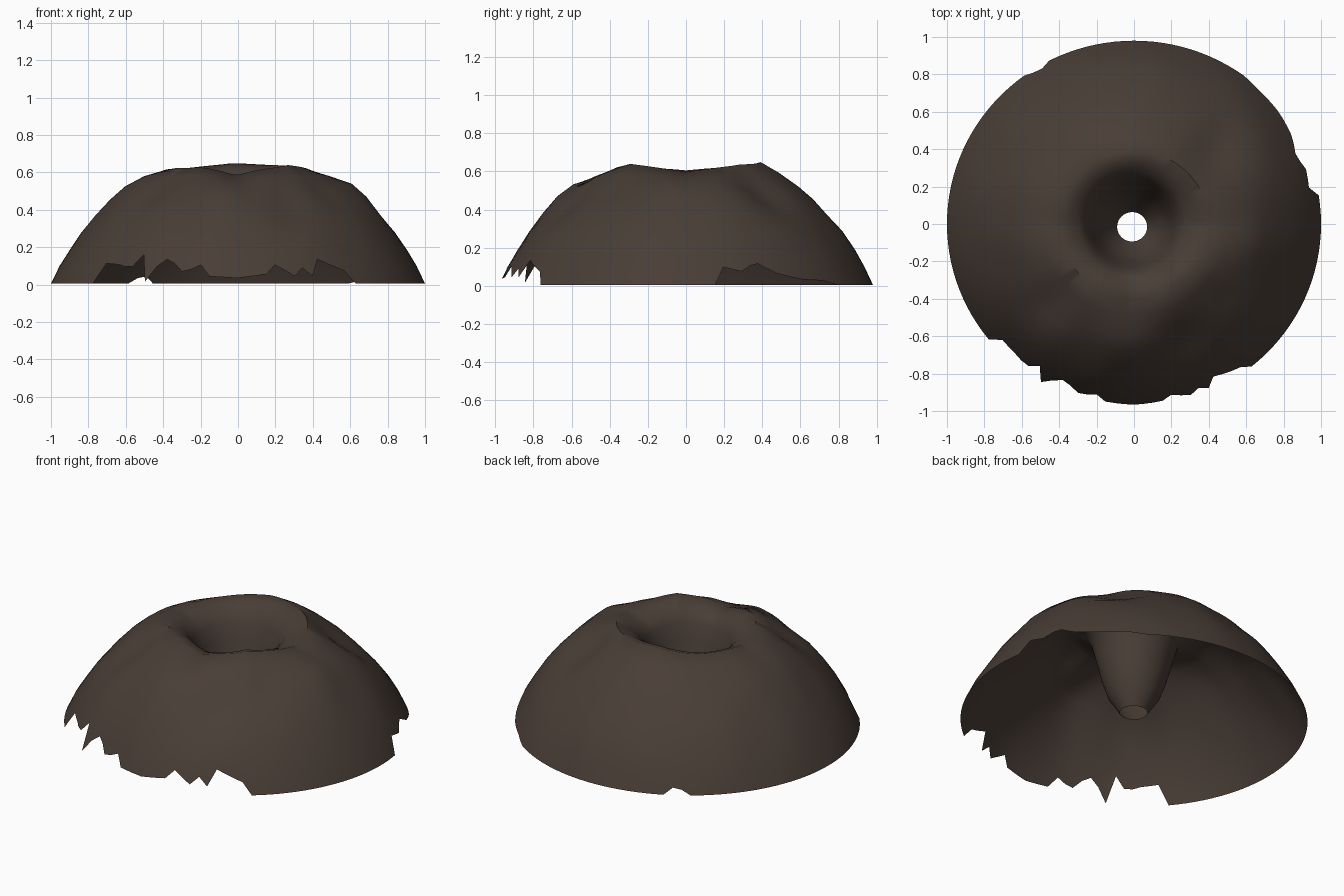
import bpy, bmesh, math
from mathutils import Vector, noise

if "Cube" in bpy.data.objects:
    bpy.data.objects.remove(bpy.data.objects["Cube"])

N = 120  # segments around the mound

# Profile (radius, height): outer foot -> crater rim -> funnel mouth -> vent hole
PROFILE = [(1.0, 0.005), (0.955, 0.10), (0.905, 0.185), (0.84, 0.28), (0.76, 0.37),
           (0.68, 0.45), (0.60, 0.515), (0.50, 0.58), (0.40, 0.632), (0.34, 0.612),
           (0.285, 0.575), (0.25, 0.515), (0.222, 0.41), (0.188, 0.28), (0.15, 0.17),
           (0.08, 0.065)]

# Broken lower edge: (angle in degrees, lift of the foot)
JAGS = [(0, 0), (9, 0), (10, .10), (18, .07), (23, .12), (30, .06), (38, .03), (50, .02),
        (52, 0), (118, 0), (121, .06), (125, 0), (220, 0), (222, .11), (230, .10),
        (233, .07), (237, .15), (240, .01), (243, .09), (248, .16), (250, .06),
        (254, .07), (258, .10), (261, .04), (270, .03), (279, .05), (282, .10),
        (288, .04), (292, .10), (294, .04), (297, .13), (306, .07), (309, 0), (360, 0)]

# Uneven crater rim: (angle, height offset)
RIM = [(0, -.032), (45, .005), (95, .018), (150, -.012), (180, -.03), (215, -.008),
       (240, -.01), (268, -.04), (312, .01), (360, -.032)]

# Broad dents and swellings on the slopes: (x, y, width, amount)
DENTS = [(0.42, 0.42, 0.15, -0.04), (0.62, -0.10, 0.13, 0.025), (0.50, -0.42, 0.12, -0.02),
         (0.28, -0.62, 0.13, -0.03), (-0.08, -0.63, 0.15, 0.025), (0.0, -0.46, 0.10, -0.02),
         (-0.45, -0.42, 0.12, -0.025), (-0.52, -0.12, 0.14, 0.015), (0.70, 0.30, 0.14, 0.01),
         (-0.45, -0.62, 0.12, 0.015)]


def along(table, a):
    for (a0, z0), (a1, z1) in zip(table, table[1:]):
        if a0 <= a <= a1:
            return z0 + (z1 - z0) * (a - a0) / (a1 - a0)
    return 0


def radius_at(z):
    for (r0, z0), (r1, z1) in zip(PROFILE, PROFILE[1:]):
        if z0 <= z <= z1:
            return r0 + (r1 - r0) * (z - z0) / (z1 - z0)
    return 1.0


# Mound shell with crater and inner funnel
bm = bmesh.new()
rings = []
for i, (r, z) in enumerate(PROFILE):
    ring = []
    for k in range(N):
        deg = 360 * k / N
        a = math.radians(deg)
        rr, zz = r, z
        if i < 3:  # squeeze the lowest rings up to the broken edge
            zz = max(z, 0.005 + along(JAGS, deg) + 0.012 * i)
            rr = radius_at(zz)
        x, y = rr * math.cos(a), rr * math.sin(a) * 0.98
        # lumpy relief, fading out at the foot and in the funnel
        d = 0
        if i < 11:
            d = 0.012 * noise.noise(Vector((x * 4, y * 4, zz * 4 + 4)))
            d += sum(m * math.exp(-((x - u) ** 2 + (y - v) ** 2) / s ** 2) for u, v, s, m in DENTS)
            d *= min(1, zz / 0.25)
        slope = 0.5 if i < 8 else 0.0
        x += d * slope * math.cos(a)
        y += d * slope * math.sin(a)
        d += along(RIM, deg) * {7: 0.5, 8: 1, 9: 1, 10: 0.6}.get(i, 0)
        if i > 9:  # the vent leans slightly forward
            x -= 0.01
            y -= 0.015 * (i - 9) / 6
        ring.append(bm.verts.new((x, y, zz + d)))
    rings.append(ring)
for lo, hi in zip(rings, rings[1:]):
    for k in range(N):
        j = (k + 1) % N
        bm.faces.new((lo[k], lo[j], hi[j], hi[k]))

mesh = bpy.data.meshes.new("crater_mound")
bm.to_mesh(mesh)
bm.free()
mound = bpy.data.objects.new("crater_mound", mesh)
bpy.context.collection.objects.link(mound)

# Dark earth colour
earth = bpy.data.materials.new("dark_brown_earth")
earth.diffuse_color = (0.066, 0.047, 0.037, 1)
earth.use_nodes = True
earth.node_tree.nodes["Principled BSDF"].inputs["Base Color"].default_value = earth.diffuse_color
mesh.materials.append(earth)

bpy.context.view_layer.objects.active = mound
mound.select_set(True)
bpy.ops.object.shade_smooth_by_angle(angle=math.radians(50))
